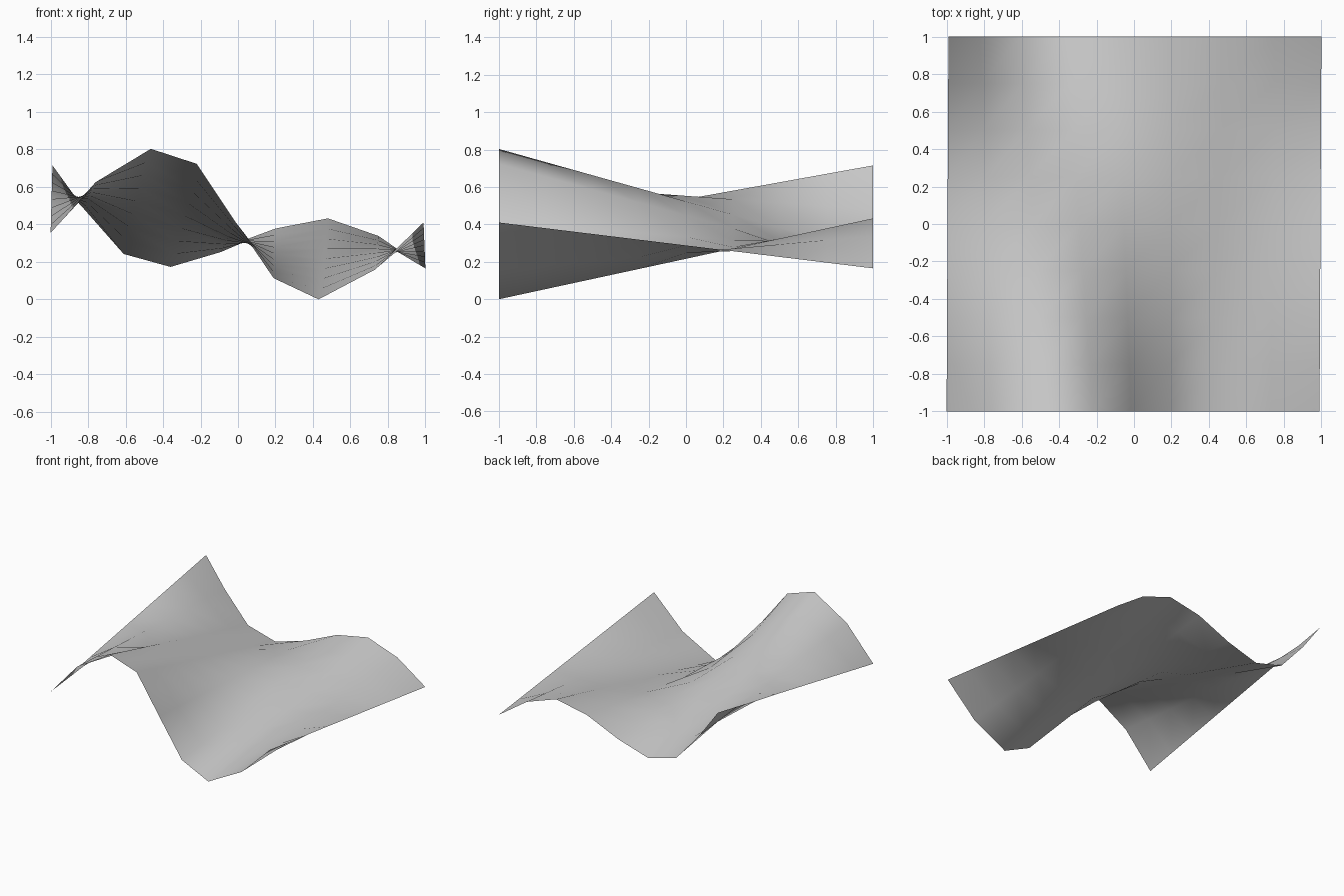
import bpy
from mathutils import Vector

if "Cube" in bpy.data.objects:
    bpy.data.objects.remove(bpy.data.objects["Cube"])

# Profiles (x, z) of the front and back edges
front = [(-1, .355), (-.76, .625), (-.465, .803), (-.22, .723), (-.015, .415),
         (.19, .113), (.43, 0), (.73, .158), (.99, .41)]
back = [(-.99, .715), (-.82, .48), (-.61, .242), (-.36, .173), (-.09, .253),
        (.2, .378), (.48, .432), (.75, .338), (1, .165)]
ROWS = 8
n = len(front)

# Wavy sheet ruled between the two edge profiles
verts = []
for r in range(ROWS + 1):
    t = r / ROWS
    for (xf, zf), (xb, zb) in zip(front, back):
        verts.append(Vector((xf, -1, zf)).lerp(Vector((xb, 1, zb)), t))
faces = [(r * n + i, r * n + i + 1, (r + 1) * n + i + 1, (r + 1) * n + i)
         for r in range(ROWS) for i in range(n - 1)]

mesh = bpy.data.meshes.new("wavy_sheet")
mesh.from_pydata(verts, [], faces)
mesh.shade_smooth()
sheet = bpy.data.objects.new("wavy_sheet", mesh)
bpy.context.collection.objects.link(sheet)
